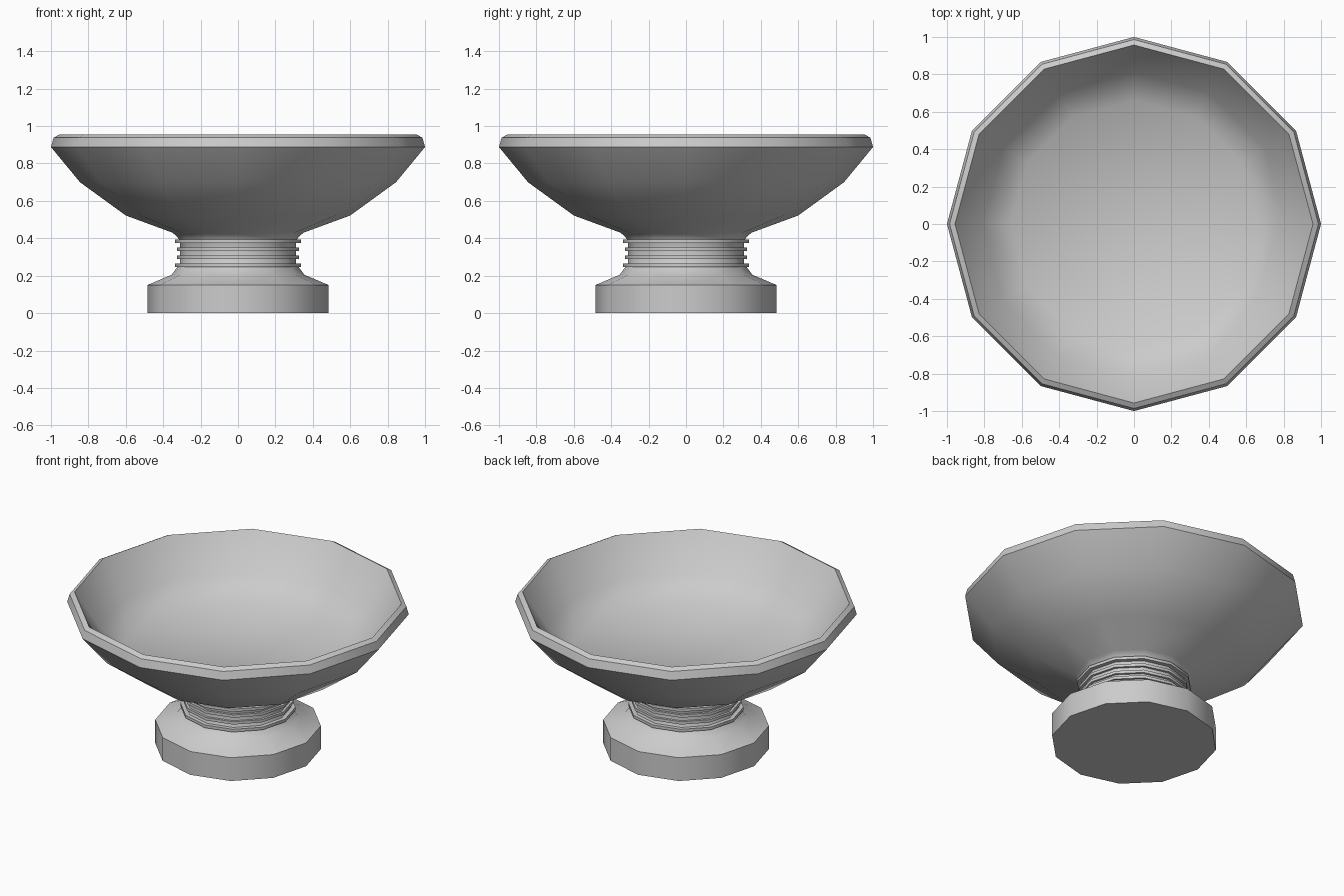
import bpy
import bmesh
from math import cos, sin, tau, radians

SIDES = 12

cube = bpy.data.objects.get("Cube")
if cube:
    bpy.data.objects.remove(cube, do_unlink=True)

# Single stone-grey colour
grey = bpy.data.materials.new("stone_grey")
grey.use_nodes = True
colour = (0.6, 0.6, 0.6, 1)
grey.diffuse_color = colour
grey.node_tree.nodes["Principled BSDF"].inputs["Base Color"].default_value = colour


def lathe(name, profile, closed=False):
    """Turn a (radius, height) profile around z; open ends are capped flat."""
    bm = bmesh.new()
    rings = [[bm.verts.new((r * cos(tau * i / SIDES), r * sin(tau * i / SIDES), z))
              for i in range(SIDES)] for r, z in profile]
    pairs = list(zip(rings, rings[1:]))
    if closed:
        pairs.append((rings[-1], rings[0]))
    else:
        bm.faces.new(rings[0])
        bm.faces.new(rings[-1])
    for a, b in pairs:
        for i in range(SIDES):
            j = (i + 1) % SIDES
            bm.faces.new((a[i], a[j], b[j], b[i]))
    bmesh.ops.recalc_face_normals(bm, faces=bm.faces)
    mesh = bpy.data.meshes.new(name)
    bm.to_mesh(mesh)
    bm.free()
    mesh.materials.append(grey)
    obj = bpy.data.objects.new(name, mesh)
    bpy.context.collection.objects.link(obj)
    bpy.ops.object.select_all(action="DESELECT")
    obj.select_set(True)
    bpy.context.view_layer.objects.active = obj
    bpy.ops.object.shade_smooth_by_angle(angle=radians(40))


# Foot, neck and hollow bowl turned as one piece
foot = [(0.485, 0), (0.485, 0.15)]
neck = [(0.355, 0.205), (0.325, 0.245), (0.31, 0.265), (0.31, 0.385), (0.325, 0.408)]
bowl_outside = [(0.35, 0.43), (0.6, 0.522), (0.845, 0.7), (1, 0.888)]
rim = [(0.986, 0.938), (0.957, 0.954)]
bowl_inside = [(0.81, 0.735), (0.66, 0.625)]
lathe("pedestal_bowl", foot + neck + bowl_outside + rim + bowl_inside)

# Thin raised bands around the neck
for n, (radius, z) in enumerate([(0.337, 0.255), (0.325, 0.298), (0.325, 0.342), (0.337, 0.385)]):
    h = 0.009
    lathe(f"neck_band_{n + 1}",
          [(0.305, z - h), (radius, z - h), (radius, z + h), (0.305, z + h)],
          closed=True)
